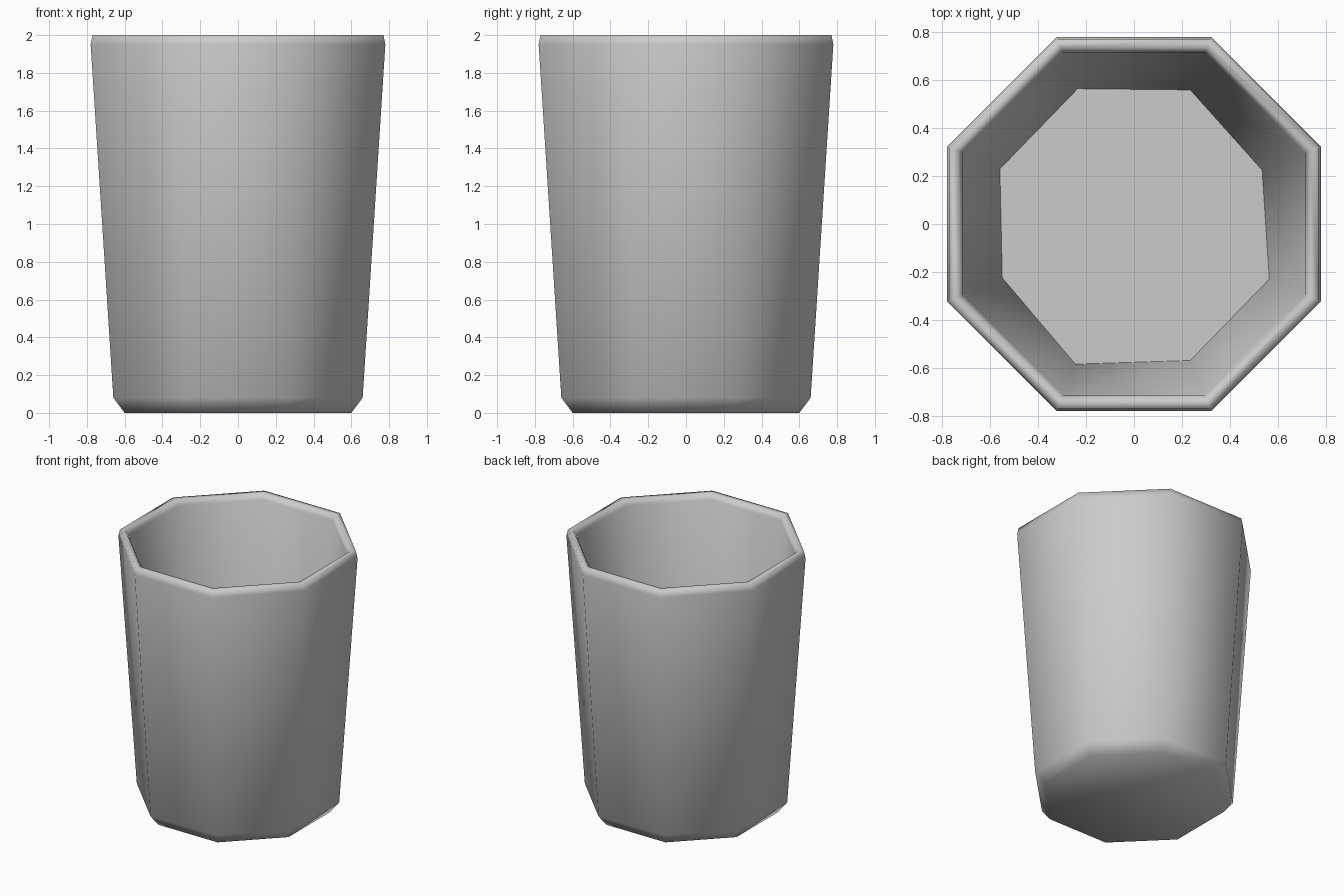
import bpy
import bmesh
import math

default = bpy.data.objects.get("Cube")
if default:
    bpy.data.objects.remove(default, do_unlink=True)

SIDES = 8

grey = bpy.data.materials.new("plain_grey")
grey.use_nodes = True
colour = (0.6, 0.6, 0.6, 1)
grey.diffuse_color = colour
grey.node_tree.nodes["Principled BSDF"].inputs["Base Color"].default_value = colour

# Wall profile as (distance to flat side, height), from base over rim to inside
profile = [(0.60, 0), (0.66, 0.08), (0.78, 1.95), (0.77, 2.0),
           (0.735, 2.0), (0.715, 1.96)]

# Slightly uneven inner floor outline, counter-clockwise from the right side
floor_outline = [(0.535, 0.225), (0.235, 0.56), (-0.235, 0.565), (-0.56, 0.23),
                 (-0.55, -0.225), (-0.245, -0.585), (0.235, -0.57), (0.565, -0.23)]
FLOOR_Z = 0.08


def octagon(bm, apothem, z):
    radius = apothem / math.cos(math.pi / SIDES)
    angles = [(i + 0.5) * math.tau / SIDES for i in range(SIDES)]
    return [bm.verts.new((radius * math.cos(a), radius * math.sin(a), z)) for a in angles]


# Cup body: stacked rings joined by side faces, capped under and inside
bm = bmesh.new()
rings = [octagon(bm, r, z) for r, z in profile]
rings.append([bm.verts.new((x, y, FLOOR_Z)) for x, y in floor_outline])
for low, high in zip(rings, rings[1:]):
    for i in range(SIDES):
        j = (i + 1) % SIDES
        bm.faces.new((low[i], low[j], high[j], high[i]))
bm.faces.new(rings[0][::-1])
floor = bm.faces.new(rings[-1])
for face in bm.faces:
    face.smooth = True
# Crease around the inner floor
for edge in floor.edges:
    edge.smooth = False

mesh = bpy.data.meshes.new("cup")
bm.to_mesh(mesh)
bm.free()
mesh.materials.append(grey)
cup = bpy.data.objects.new("cup", mesh)
bpy.context.collection.objects.link(cup)
